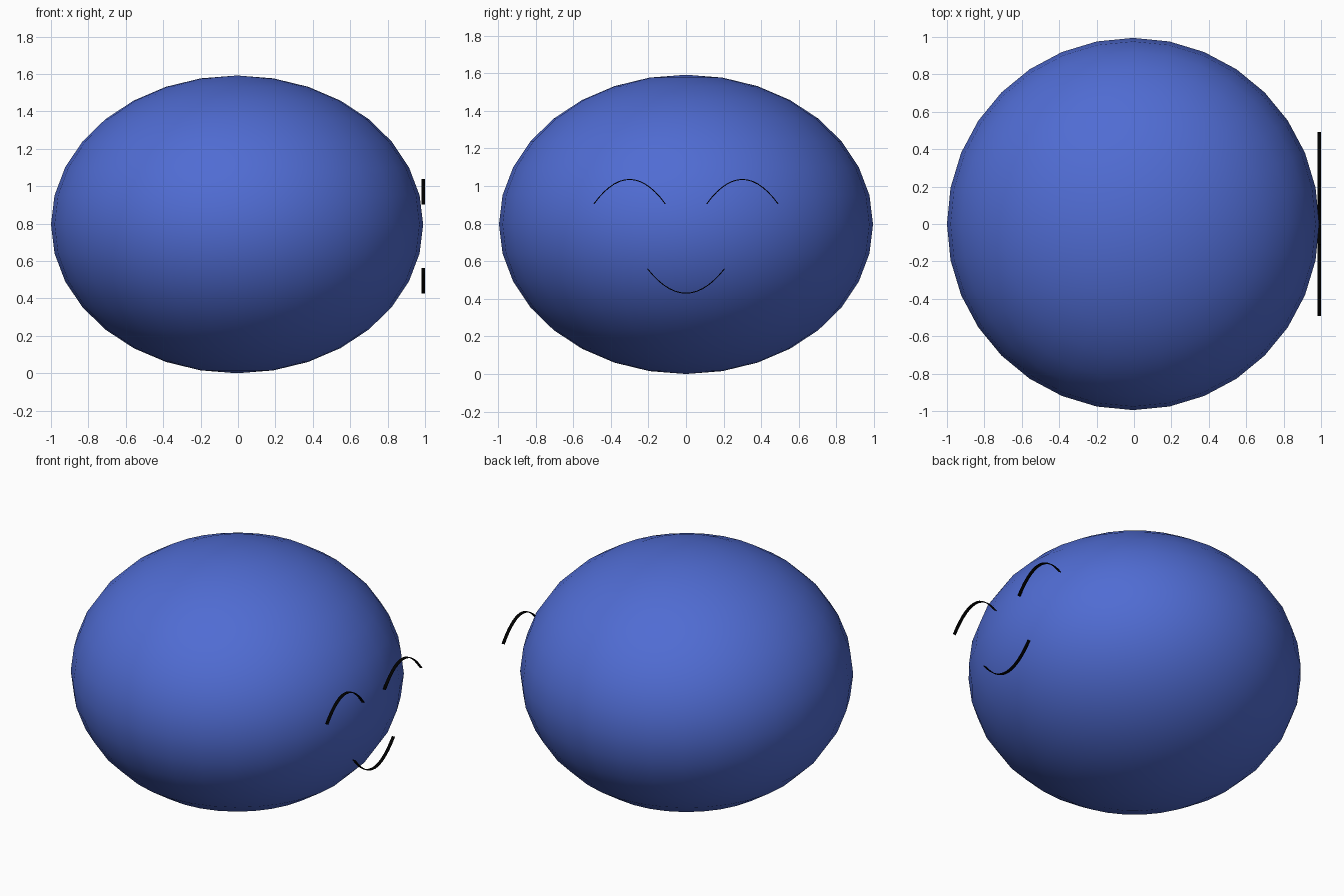
import bpy
from math import radians

cube = bpy.data.objects.get("Cube")
if cube:
    bpy.data.objects.remove(cube, do_unlink=True)


def make_material(name, color):
    mat = bpy.data.materials.new(name)
    mat.use_nodes = True
    mat.diffuse_color = color
    mat.node_tree.nodes["Principled BSDF"].inputs["Base Color"].default_value = color
    return mat


blue = make_material("blue", (0.08, 0.15, 0.65, 1))
black = make_material("black", (0, 0, 0, 1))

# Body: a squashed smooth ball
RADIUS, HALF_HEIGHT = 0.995, 0.796
bpy.ops.mesh.primitive_uv_sphere_add(segments=32, ring_count=16, radius=1,
                                     location=(RADIUS - 1 + 0, 0, HALF_HEIGHT))
body = bpy.context.object
body.name = "body"
body.scale = (RADIUS, RADIUS, HALF_HEIGHT)
bpy.ops.object.shade_smooth()
body.data.materials.append(blue)


def face_arc(name, y, z_ends, half_width, rise):
    """Thin ribbon bent into a parabola, standing on the +x side."""
    curve = bpy.data.curves.new(name, "CURVE")
    curve.dimensions = "2D"
    curve.fill_mode = "NONE"
    curve.resolution_u = 14
    curve.extrude = 0.01
    spline = curve.splines.new("BEZIER")
    spline.bezier_points.add(1)
    for point, side in zip(spline.bezier_points, (-1, 1)):
        point.handle_left_type = point.handle_right_type = "FREE"
        point.co = (side * half_width, 0, 0)
        inner = (side * half_width / 3, rise * 4 / 3, 0)
        outer = (side * half_width * 5 / 3, -rise * 4 / 3, 0)
        point.handle_left, point.handle_right = (outer, inner) if side < 0 else (inner, outer)
    arc = bpy.data.objects.new(name, curve)
    arc.location = (0.99, y, z_ends)
    arc.rotation_euler = (radians(90), 0, radians(90))
    bpy.context.collection.objects.link(arc)
    curve.materials.append(black)
    solid = arc.modifiers.new("thickness", "SOLIDIFY")
    solid.thickness = 0.005
    solid.offset = 0
    return arc


# Closed eyes and smiling mouth
for name, side in (("eye_front", -1), ("eye_back", 1)):
    face_arc(name, side * 0.3, 0.905, 0.19, 0.13)
face_arc("mouth", 0, 0.56, 0.205, -0.13)
